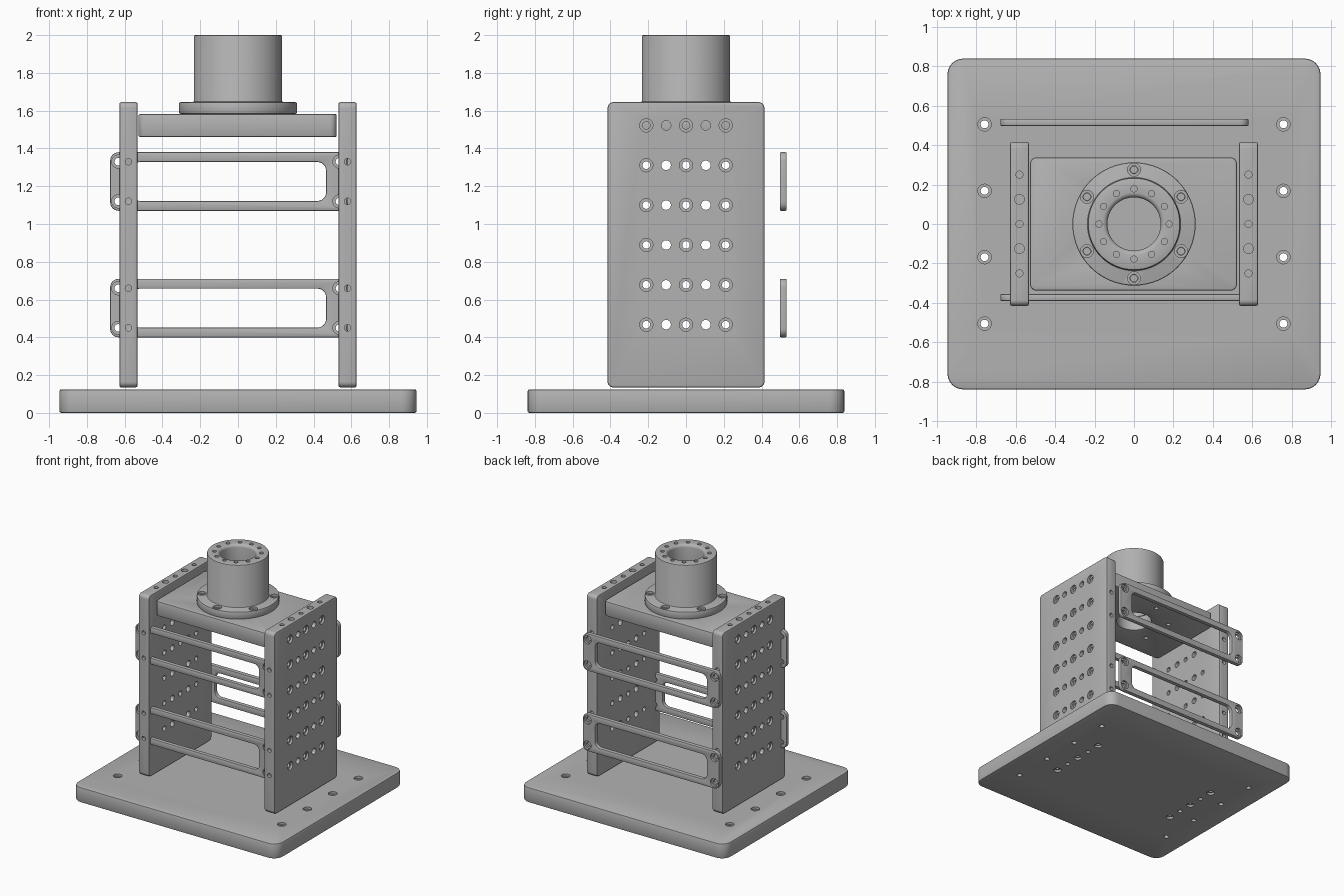
import bpy, bmesh, math
from mathutils import Vector, Matrix

if "Cube" in bpy.data.objects:
    bpy.data.objects.remove(bpy.data.objects["Cube"], do_unlink=True)

GREY = (0.45, 0.45, 0.45, 1)
grey = bpy.data.materials.new("machined_grey")
grey.use_nodes = True
grey.diffuse_color = GREY
grey.node_tree.nodes["Principled BSDF"].inputs["Base Color"].default_value = GREY


def to_object(bm, name):
    bmesh.ops.recalc_face_normals(bm, faces=bm.faces)
    mesh = bpy.data.meshes.new(name)
    bm.to_mesh(mesh)
    bm.free()
    mesh.materials.append(grey)
    obj = bpy.data.objects.new(name, mesh)
    bpy.context.collection.objects.link(obj)
    return obj


def lathe(bm, profile, segments, matrix=Matrix(), closed=False):
    """Spin (radius, height) points into a solid; open profiles get flat caps."""
    rings = []
    for r, h in profile:
        angles = [2 * math.pi * i / segments for i in range(segments)]
        rings.append([bm.verts.new(matrix @ Vector((r * math.cos(a), r * math.sin(a), h)))
                      for a in angles])
    pairs = list(zip(rings, rings[1:]))
    if closed:
        pairs.append((rings[-1], rings[0]))
    else:
        bm.faces.new(rings[0])
        bm.faces.new(rings[-1])
    for a, b in pairs:
        for i in range(segments):
            j = (i + 1) % segments
            bm.faces.new((a[i], a[j], b[j], b[i]))


def rounded_box(name, low, high, axis, radius):
    """Box with the four edges along one axis rounded."""
    bm = bmesh.new()
    low, high = Vector(low), Vector(high)
    bmesh.ops.create_cube(bm, size=1, matrix=Matrix.Translation((low + high) / 2)
                          @ Matrix.Diagonal((*(high - low), 1)))
    edges = [e for e in bm.edges
             if abs((e.verts[0].co - e.verts[1].co)[axis]) > 1e-4]
    bmesh.ops.bevel(bm, geom=edges, offset=radius, segments=6, profile=0.5,
                    affect='EDGES')
    return to_object(bm, name)


def hole(at, into, r, depth, sink=0):
    """Drilled hole; sink is the radius of an optional counterbore."""
    return at, into, r, depth, sink


def finish(obj, holes, window=None, bevel=0.009):
    """Cut the window, soften the edges, drill the holes, then bake it all."""
    cutters = []

    def cut(cutter):
        cutter.hide_render = True
        cutters.append(cutter)
        mod = obj.modifiers.new("cut", 'BOOLEAN')
        mod.operation, mod.solver, mod.object = 'DIFFERENCE', 'EXACT', cutter

    if window:
        cut(window)
    mod = obj.modifiers.new("soft_edges", 'BEVEL')
    mod.width, mod.segments = bevel, 2
    mod.limit_method, mod.angle_limit = 'ANGLE', math.radians(40)
    if holes:
        bm = bmesh.new()
        for at, into, r, depth, sink in holes:
            turn = Vector(into).to_track_quat('Z', 'Y').to_matrix().to_4x4()
            top = sink or r
            profile = [(top, -0.02)]
            if sink:
                profile += [(sink, 0.018), (r, 0.018)]
            profile.append((r, depth))
            lathe(bm, profile, 20, Matrix.Translation(at) @ turn)
        cut(to_object(bm, "hole_cutter"))
    bpy.context.view_layer.update()
    graph = bpy.context.evaluated_depsgraph_get()
    baked = bpy.data.meshes.new_from_object(obj.evaluated_get(graph))
    obj.modifiers.clear()
    obj.data = baked
    for cutter in cutters:
        bpy.data.objects.remove(cutter, do_unlink=True)
    bpy.ops.object.select_all(action='DESELECT')
    obj.select_set(True)
    bpy.context.view_layer.objects.active = obj
    bpy.ops.object.shade_smooth_by_angle(angle=math.radians(30))


UP, DOWN = (0, 0, 1), (0, 0, -1)
EDGE_Y = [-0.25, -0.125, 0, 0.125, 0.25]
BAR_Z = [0.40, 1.07]
SCREW_Z = [z + d for z in BAR_Z for d in (0.05, 0.26)]

# Base plate with mounting holes and screw holes under the side plates
holes = []
for side in (-1, 1):
    for y in (-0.505, -0.168, 0.168, 0.505):
        holes.append(hole((side * 0.757, y, 0.125), DOWN, 0.02, 0.15, 0.034))
    for i, y in enumerate(EDGE_Y):
        holes.append(hole((side * 0.58, y, 0), UP, 0.018, 0.1, 0 if i % 2 else 0.03))
base = rounded_box("base_plate", (-0.945, -0.838, 0), (0.945, 0.838, 0.125), 2, 0.08)
finish(base, holes)

# Side plates with a grid of cross holes and tapped edges
for side, name in ((-1, "right_side_plate"), (1, "left_side_plate")):
    mid, outer = side * 0.58, side * 0.628
    holes = []
    for row in range(6):
        for col in range(-2, 3):
            at = (outer, col * 0.105, 0.467 + row * 0.211)
            if col % 2:
                holes.append(hole(at, (-side, 0, 0), 0.025, 0.12))
            else:
                holes.append(hole(at, (-side, 0, 0), 0.02, 0.12, 0.035))
    for i, y in enumerate(EDGE_Y):
        r = 0.025 if i % 2 else 0.018
        holes.append(hole((mid, y, 1.645), DOWN, r, 0.06))
        holes.append(hole((mid, y, 0.135), UP, r, 0.06))
    for z in SCREW_Z:
        for face in (-1, 1):
            holes.append(hole((mid, face * 0.415, z), (0, -face, 0), 0.017, 0.06))
    plate = rounded_box(name, (mid - 0.048, -0.415, 0.135), (mid + 0.048, 0.415, 1.645), 0, 0.03)
    finish(plate, holes)

# Slotted cross bars, front and back pairs
for face, near, far, place in ((-1, -0.355, -0.39, "front"), (1, 0.497, 0.533, "back")):
    y0, y1 = min(near, far), max(near, far)
    for z, level in zip(BAR_Z, ("lower", "upper")):
        bar = rounded_box(f"{place}_{level}_cross_bar", (-0.677, y0, z), (0.58, y1, z + 0.31), 1, 0.045)
        slot = rounded_box("slot_cutter", (-0.563, y0 - 0.1, z + 0.052),
                           (0.466, y1 + 0.1, z + 0.258), 1, 0.045)
        holes = [hole((x, far, z + d), (0, -face, 0), 0.02, 0.06, 0.035)
                 for x in (-0.634, 0.537) for d in (0.05, 0.26)]
        finish(bar, holes, slot, 0.006)

# Bolt circles shared by the top plate and the tower
def circle(count, radius, z):
    angles = [math.pi / 2 + 2 * math.pi * i / count for i in range(count)]
    return [(radius * math.cos(a), radius * math.sin(a), z) for a in angles]


# Top plate between the side plates, with a bore through its middle
bore = bmesh.new()
lathe(bore, [(0.135, 1.3), (0.135, 1.8)], 64)
top = rounded_box("top_plate", (-0.527, -0.338, 1.46), (0.522, 0.338, 1.583), 2, 0.035)
finish(top, [hole(p, DOWN, 0.017, 0.15) for p in circle(6, 0.275, 1.583)],
       to_object(bore, "bore_cutter"))

# Flanged hollow tower
bm = bmesh.new()
lathe(bm, [(0.135, 1.583), (0.312, 1.583), (0.312, 1.645), (0.234, 1.645),
           (0.234, 2.0), (0.15, 2.0), (0.135, 1.985)], 64, closed=True)
tower = to_object(bm, "flanged_tower")
holes = [hole(p, DOWN, 0.02, 0.09, 0.033) for p in circle(6, 0.275, 1.645)]
holes += [hole(p, DOWN, 0.016, 0.06) for p in circle(12, 0.178, 2.0)]
finish(tower, holes, bevel=0.008)
